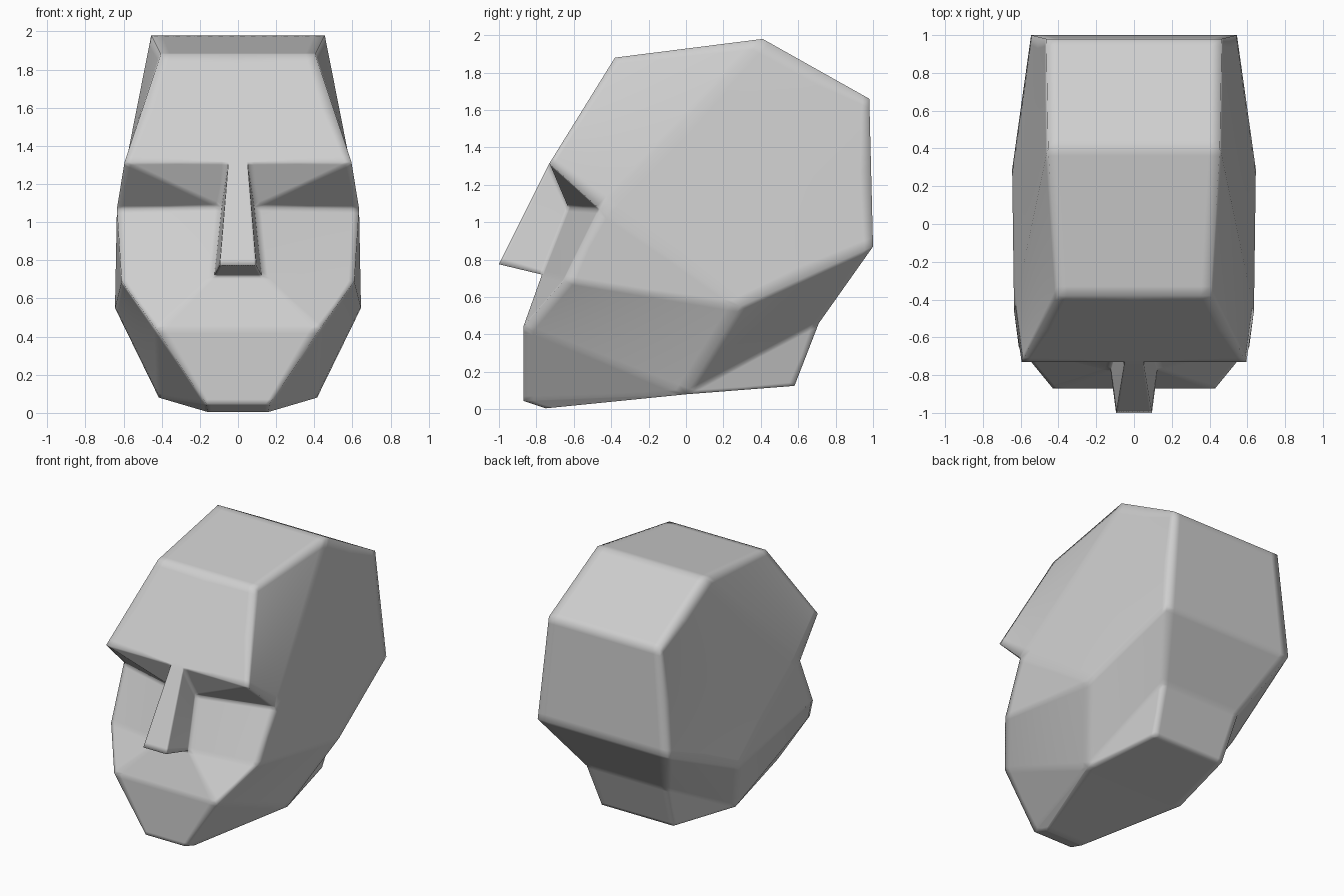
import bpy
import bmesh

cube = bpy.data.objects.get("Cube")
if cube:
    bpy.data.objects.remove(cube, do_unlink=True)

# Corner points of the left half
points = {
    "crown": (0.455, 0.41, 1.98),
    "forehead": (0.405, -0.38, 1.88),
    "brow": (0.595, -0.73, 1.315),
    "eye_inner": (0.085, -0.63, 1.08),
    "eye_outer": (0.635, -0.46, 1.07),
    "nose_top": (0.05, -0.73, 1.315),
    "nose_tip": (0.095, -1.0, 0.775),
    "nose_base": (0.125, -0.77, 0.72),
    "cheek": (0.61, -0.65, 0.69),
    "mouth": (0.43, -0.87, 0.44),
    "chin_front": (0.165, -0.87, 0.045),
    "chin_base": (0.16, -0.75, 0.005),
    "neck_front": (0.415, 0.0, 0.08),
    "neck_back": (0.30, 0.58, 0.125),
    "nape": (0.335, 0.71, 0.46),
    "jaw": (0.645, 0.29, 0.55),
    "skull_low": (0.545, 1.0, 0.87),
    "skull_top": (0.465, 0.98, 1.66),
}

# Planes repeated on both sides
side_planes = [
    "forehead brow eye_outer crown",
    "crown eye_outer jaw skull_low skull_top",
    "nose_top eye_inner brow",
    "eye_inner eye_outer brow",
    "nose_top nose_tip nose_base eye_inner",
    "eye_inner nose_base cheek eye_outer",
    "nose_base mouth cheek",
    "eye_outer cheek jaw",
    "cheek mouth neck_front jaw",
    "mouth chin_front neck_front",
    "chin_front chin_base neck_front",
    "jaw neck_front nape skull_low",
    "nape neck_front neck_back",
]

# Planes that span from one side to the other
centre_planes = [
    "crown forehead", "forehead brow nose_top", "nose_top nose_tip",
    "nose_tip nose_base", "nose_base mouth", "mouth chin_front",
    "chin_front chin_base", "chin_base neck_front", "neck_front neck_back",
    "neck_back nape", "nape skull_low", "skull_low skull_top",
    "skull_top crown",
]

bm = bmesh.new()
left = {n: bm.verts.new(p) for n, p in points.items()}
right = {n: bm.verts.new((-x, y, z)) for n, (x, y, z) in points.items()}

for plane in side_planes:
    names = plane.split()
    bm.faces.new([left[n] for n in names])
    bm.faces.new([right[n] for n in reversed(names)])
for plane in centre_planes:
    names = plane.split()
    bm.faces.new([left[n] for n in names] + [right[n] for n in reversed(names)])
bmesh.ops.recalc_face_normals(bm, faces=bm.faces[:])

mesh = bpy.data.meshes.new("planar_head")
bm.to_mesh(mesh)
bm.free()
head = bpy.data.objects.new("planar_head", mesh)
bpy.context.collection.objects.link(head)

# Dense flat planes, so smooth shading softens only the edges
dense = head.modifiers.new("dense_planes", 'SUBSURF')
dense.subdivision_type = 'SIMPLE'
dense.levels = dense.render_levels = 4
for face in mesh.polygons:
    face.use_smooth = True

# Plain clay colour
clay = bpy.data.materials.new("grey_clay")
clay.use_nodes = True
colour = (0.62, 0.62, 0.62, 1.0)
clay.diffuse_color = colour
clay.node_tree.nodes["Principled BSDF"].inputs["Base Color"].default_value = colour
mesh.materials.append(clay)
